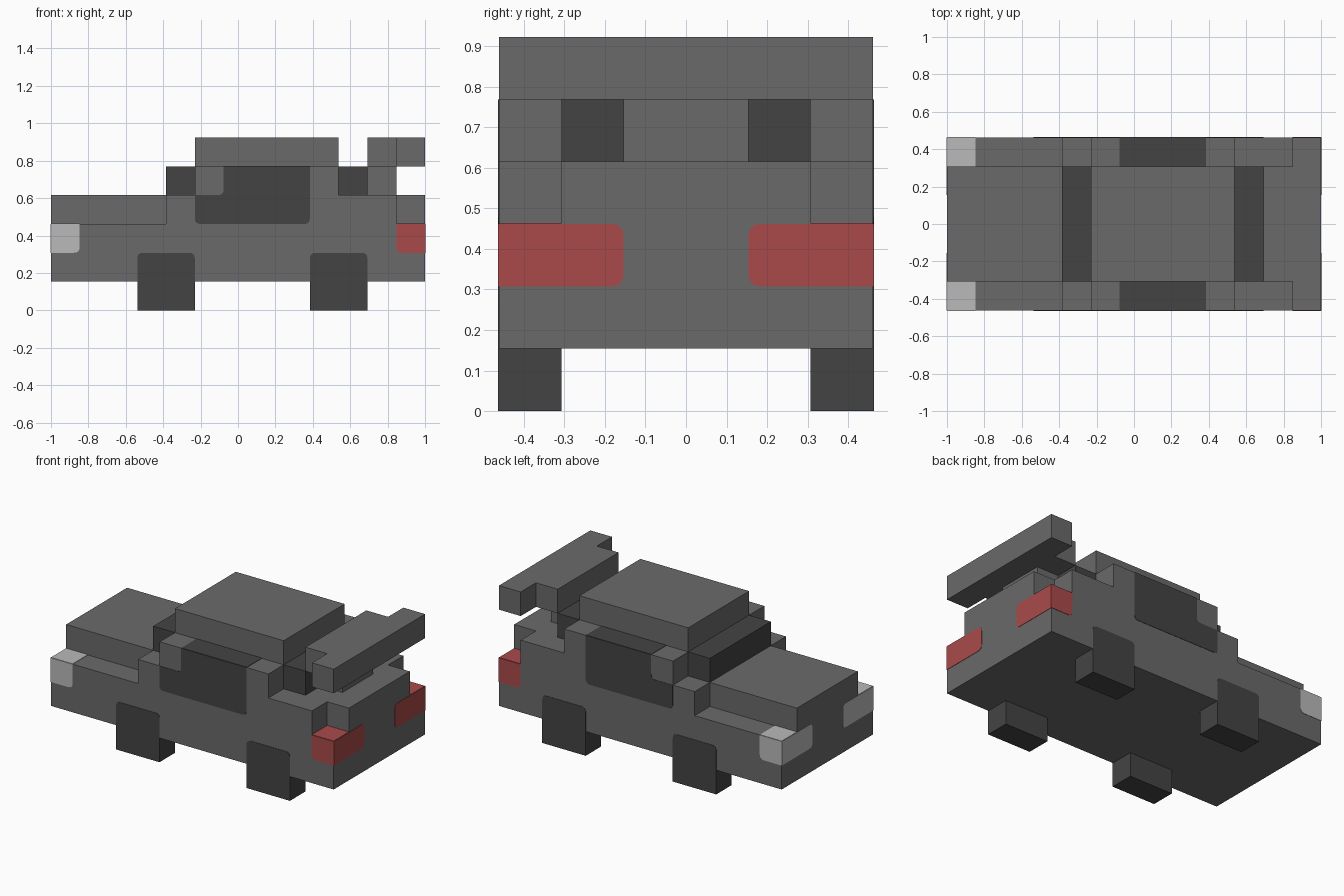
import bpy, bmesh
from mathutils import Vector

if "Cube" in bpy.data.objects:
    bpy.data.objects.remove(bpy.data.objects["Cube"])

U = 2 / 13      # one block
E = 0.015       # plate thickness in blocks
R = 0.2         # corner radius in blocks


def material(name, r, g, b):
    lin = [((c / 255 + 0.055) / 1.055) ** 2.4 for c in (r, g, b)] + [1]
    m = bpy.data.materials.new(name)
    m.use_nodes = True
    m.diffuse_color = lin
    m.node_tree.nodes["Principled BSDF"].inputs["Base Color"].default_value = lin
    return m


GREY = material("body grey", 106, 106, 106)
DARK = material("dark glass and rubber", 68, 68, 68)
RED = material("tail light red", 170, 74, 74)
LIGHT = material("headlight pale grey", 186, 186, 186)


def rounded(pts):
    """Round every corner that carries a third value."""
    out = []
    for i, p in enumerate(pts):
        c = Vector(p[:2])
        if len(p) == 2:
            out.append(c)
            continue
        a = c + (Vector(pts[i - 1][:2]) - c).normalized() * R
        b = c + (Vector(pts[(i + 1) % len(pts)][:2]) - c).normalized() * R
        for t in (0, 0.25, 0.5, 0.75, 1):
            out.append(a * (1 - t) ** 2 + c * 2 * t * (1 - t) + b * t * t)
    return out


def prism(name, pts, axis, lo, hi, mat, mirror=False):
    """Extrude a 2D profile (in blocks) along an axis; optionally mirror across y."""
    place = {"x": lambda p, d: (d, p.x, p.y),
             "y": lambda p, d: (p.x, d, p.y),
             "z": lambda p, d: (p.x, p.y, d)}[axis]
    bm = bmesh.new()
    face = bm.faces.new([bm.verts.new(Vector(place(p, lo)) * U) for p in rounded(pts)])
    new = bmesh.ops.extrude_face_region(bm, geom=[face])["geom"]
    shift = Vector(place(Vector((0, 0)), hi - lo)) * U
    bmesh.ops.translate(bm, vec=shift, verts=[v for v in new if isinstance(v, bmesh.types.BMVert)])
    bmesh.ops.recalc_face_normals(bm, faces=bm.faces)
    me = bpy.data.meshes.new(name)
    bm.to_mesh(me)
    bm.free()
    me.materials.append(mat)
    ob = bpy.data.objects.new(name, me)
    bpy.context.collection.objects.link(ob)
    if mirror:
        mod = ob.modifiers.new("Mirror", "MIRROR")
        mod.use_axis = (False, True, False)
        mod.use_mirror_merge = False


def rect(a0, b0, a1, b1):
    return [(a0, b0), (a1, b0), (a1, b1), (a0, b1)]


def block(name, x0, x1, half_y, z0, z1, mat):
    prism(name, rect(x0, z0, x1, z1), "y", -half_y, half_y, mat)


# Main shell: stepped side profile across the full width
prism("body_shell", [(-6.5, 1), (6.5, 1), (6.5, 3), (5.5, 3), (5.5, 4), (3.5, 4), (3.5, 5),
                     (-1.5, 5), (-1.5, 4), (-2.5, 4), (-2.5, 3), (-6.5, 3)], "y", -3, 3, GREY)

# Narrower upper parts
block("hood", -6.5, -2.5, 2, 3, 4, GREY)
block("rear_deck", 5.5, 6.5, 2, 3, 4, GREY)
block("roof", -1.5, 3.5, 2, 5, 6, GREY)
block("windscreen", -2.5, -1.5, 2, 4, 5, DARK)
block("rear_window", 3.5, 4.5, 2, 4, 5, DARK)

# Spoiler
block("spoiler_support", 4.5, 5.5, 1, 4, 5, GREY)
prism("spoiler", [(4.5, -2), (5.5, -2), (5.5, -3), (6.5, -3), (6.5, 3), (5.5, 3),
                  (5.5, 2), (4.5, 2)], "z", 5, 6, GREY)

# Wheels, with rounded upper corners on the body sides
for name, x in (("front_wheels", -3.5), ("rear_wheels", 2.5)):
    prism(name, [(x, 0), (x + 2, 0), (x + 2, 2, 1), (x, 2, 1)], "y", -3 - E, -2, DARK, True)

# Side windows and their dark top edge
prism("side_windows", [(-1.5, 3, 1), (2.5, 3, 1), (2.5, 5), (-0.5, 5), (-0.5, 4, 1), (-1.5, 4)],
      "y", -3 - E, -3, DARK, True)
prism("side_window_tops", rect(-0.5, -3, 2.5, -2), "z", 5, 5 + E, DARK, True)

# Lights wrap around each corner: side, end and top plates
for name, end, mat in (("headlight", -1, LIGHT), ("tail_light", 1, RED)):
    outer, inner = 6.5 * end, 5.5 * end
    prism(name + "_sides", [(outer, 2), (inner, 2, 1), (inner, 3), (outer, 3)],
          "y", -3 - E, -3, mat, True)
    prism(name + "_ends", [(-3, 2), (-1, 2, 1), (-1, 3, 1), (-3, 3)],
          "x", outer, outer + E * end, mat, True)
    prism(name + "_tops", rect(min(outer, inner), -3, max(outer, inner), -2),
          "z", 3, 3 + E, mat, True)
